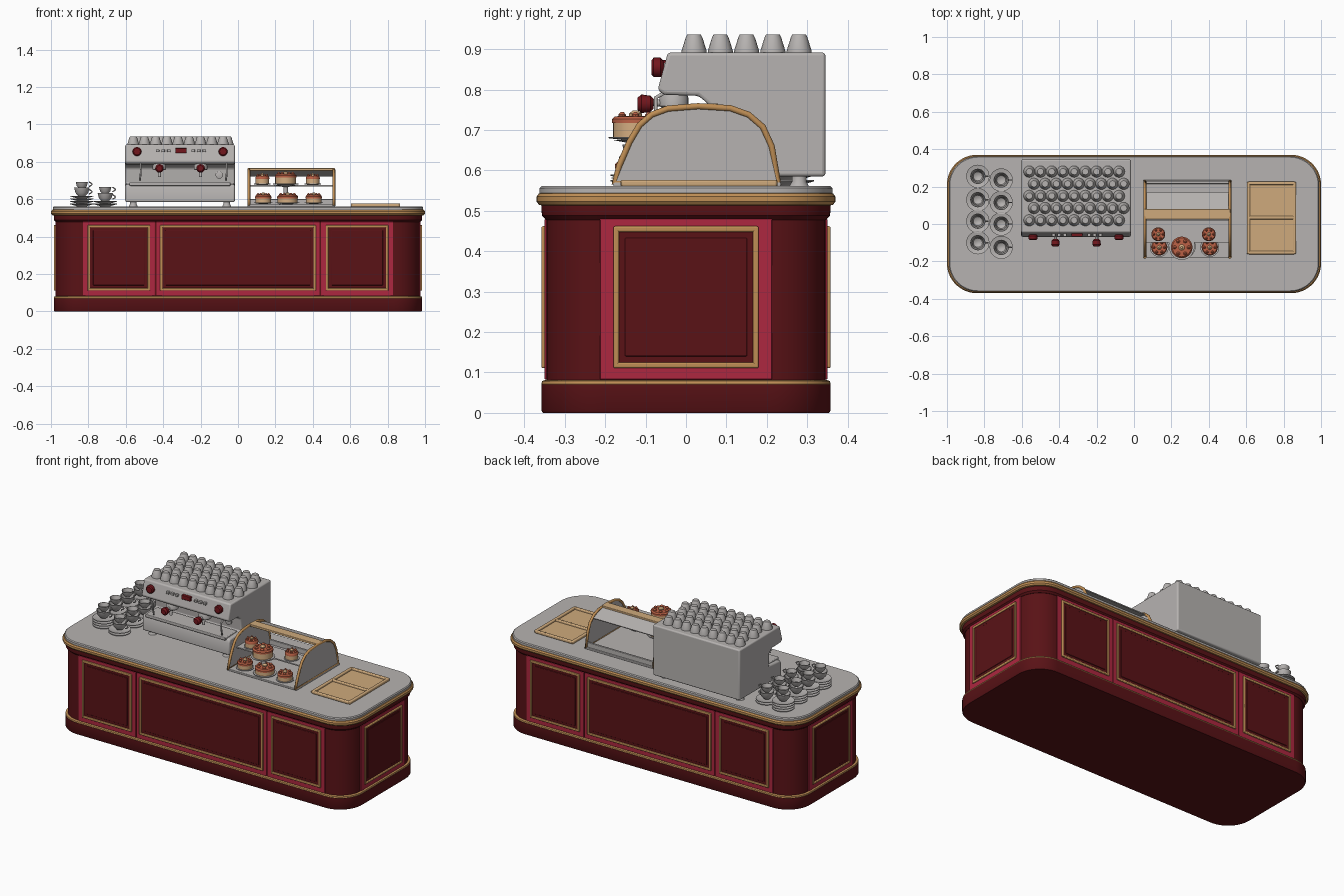
import bpy, bmesh, math
from mathutils import Matrix, Vector

old = bpy.data.objects.get("Cube")
if old:
    bpy.data.objects.remove(old)


def material(name, r, g, b):
    m = bpy.data.materials.new(name)
    m.use_nodes = True
    m.diffuse_color = (r, g, b, 1)
    bsdf = next(n for n in m.node_tree.nodes if n.type == 'BSDF_PRINCIPLED')
    bsdf.inputs["Base Color"].default_value = (r, g, b, 1)
    return m


GREY = material("warm grey", 0.47, 0.45, 0.44)
DARK = material("dark red", 0.10, 0.006, 0.008)
PINK = material("crimson", 0.42, 0.02, 0.05)
GOLD = material("gold trim", 0.52, 0.27, 0.09)
TAN = material("tan wood", 0.62, 0.40, 0.20)
CREAM = material("cake cream", 0.66, 0.42, 0.22)
ICING = material("red icing", 0.50, 0.12, 0.06)
RED = material("handle red", 0.17, 0.008, 0.012)


def finish(name, bm, mat, bevel=0, smooth=True):
    bmesh.ops.recalc_face_normals(bm, faces=bm.faces)
    me = bpy.data.meshes.new(name)
    bm.to_mesh(me)
    bm.free()
    me.materials.append(mat)
    ob = bpy.data.objects.new(name, me)
    bpy.context.collection.objects.link(ob)
    if bevel:
        mod = ob.modifiers.new("Bevel", 'BEVEL')
        mod.width, mod.segments, mod.limit_method = bevel, 3, 'ANGLE'
    if smooth:
        bpy.ops.object.select_all(action='DESELECT')
        ob.select_set(True)
        bpy.context.view_layer.objects.active = ob
        bpy.ops.object.shade_smooth_by_angle(angle=math.radians(35))
    return ob


def box(name, mat, x, y, z, bevel=0):
    """Box from (low, high) ranges on each axis."""
    bm = bmesh.new()
    bmesh.ops.create_cube(bm, size=1)
    for v in bm.verts:
        v.co = [r[0] + (c + 0.5) * (r[1] - r[0]) for c, r in zip(v.co, (x, y, z))]
    return finish(name, bm, mat, bevel)


def loft(name, mat, rings, cap=True):
    bm = bmesh.new()
    loops = [[bm.verts.new(p) for p in ring] for ring in rings]
    n = len(loops[0])
    for a, b in zip(loops, loops[1:]):
        for i in range(n):
            bm.faces.new((a[i], a[(i + 1) % n], b[(i + 1) % n], b[i]))
    if cap:
        bm.faces.new(loops[0])
        bm.faces.new(loops[-1])
    return finish(name, bm, mat)


def slab(name, mat, hx, hy, r, layers):
    """Rounded rectangle lofted through (inset, height) layers."""
    rings = []
    for inset, z in layers:
        ring = []
        for k, (sx, sy) in enumerate(((1, 1), (-1, 1), (-1, -1), (1, -1))):
            for i in range(13):
                a = math.pi / 2 * (k + i / 12)
                ring.append((sx * (hx - r) + (r - inset) * math.cos(a),
                             sy * (hy - r) + (r - inset) * math.sin(a), z))
        rings.append(ring)
    return loft(name, mat, rings)


def lathe(name, mat, profile, loc, sides=24, axis='Z'):
    """Turn (radius, height) points about an axis through loc."""
    rings = [[(r * math.cos(math.tau * i / sides), r * math.sin(math.tau * i / sides), z)
              for i in range(sides)] for r, z in profile]
    ob = loft(name, mat, rings)
    if axis == 'Y':
        ob.rotation_euler.x = math.pi / 2
    ob.location = loc
    return ob


def copy(ob, name, loc):
    c = ob.copy()
    c.name, c.location = name, loc
    bpy.context.collection.objects.link(c)
    return c


def prism(name, mat, profile, x0, x1, bevel=0):
    """Extrude a (y, z) outline along x."""
    bm = bmesh.new()
    f = bm.faces.new([bm.verts.new((x0, y, z)) for y, z in profile])
    ext = bmesh.ops.extrude_face_region(bm, geom=[f])
    bmesh.ops.translate(bm, vec=(x1 - x0, 0, 0),
                        verts=[v for v in ext["geom"] if isinstance(v, bmesh.types.BMVert)])
    return finish(name, bm, mat, bevel)


def tube(name, mat, points, radius, cyclic=False):
    cu = bpy.data.curves.new(name, 'CURVE')
    cu.dimensions, cu.bevel_depth, cu.bevel_resolution = '3D', radius, 3
    cu.use_fill_caps = True
    sp = cu.splines.new('POLY')
    sp.points.add(len(points) - 1)
    for p, co in zip(sp.points, points):
        p.co = (*co, 1)
    sp.use_cyclic_u = cyclic
    cu.materials.append(mat)
    ob = bpy.data.objects.new(name, cu)
    bpy.context.collection.objects.link(ob)
    return ob


# Counter: plinth, trim, body, cornice and worktop
slab("plinth", DARK, 0.985, 0.358, 0.15, [(0.004, 0), (0, 0.006), (0, 0.07)])
slab("plinth_trim", GOLD, 0.985, 0.358, 0.15,
     [(0.002, 0.068), (0, 0.072), (0.002, 0.079), (0.012, 0.082)])
slab("counter_body", DARK, 0.972, 0.345, 0.14, [(0, 0.08), (0, 0.49)])
slab("cornice", DARK, 0.985, 0.358, 0.15, [(0.012, 0.478), (0.002, 0.488), (0, 0.5), (0, 0.516)])
slab("worktop_edge", GOLD, 1.0, 0.37, 0.16,
     [(0.02, 0.512), (0.006, 0.515), (0, 0.523), (0, 0.535), (0.006, 0.543), (0.02, 0.546)])
slab("worktop", GREY, 0.99, 0.362, 0.155, [(0, 0.54), (0, 0.556), (0.005, 0.561)])


# Framed panels, built facing -y and turned to each side
def panel(name, centre, half, plate, depth, turn):
    parts = [box(name + "_surround", PINK, (centre - plate, centre + plate),
                 (-depth - 0.005, -depth + 0.02), (0.083, 0.48), 0.002),
             box(name + "_field", DARK, (centre - half, centre + half),
                 (-depth - 0.007, -depth), (0.118, 0.455)),
             box(name + "_raised_field", DARK, (centre - half + 0.022, centre + half - 0.022),
                 (-depth - 0.010, -depth), (0.14, 0.433), 0.003)]
    for s in (-1, 1):
        side = centre + s * half
        parts.append(box(name + "_stile", GOLD, (side - 0.007, side + 0.007),
                         (-depth - 0.013, -depth), (0.111, 0.462), 0.004))
        rail = 0.2865 + s * 0.1685
        parts.append(box(name + "_rail", GOLD, (centre - half, centre + half),
                         (-depth - 0.013, -depth), (rail - 0.007, rail + 0.007), 0.004))
    for p in parts:
        p.matrix_world = Matrix.Rotation(turn, 4, 'Z')


for side, turn in (("front", 0), ("back", math.pi)):
    panel(side + "_centre_panel", 0, 0.41, 0.437, 0.345, turn)
    for s, label in ((-1, "a"), (1, "b")):
        panel(f"{side}_panel_{label}", s * 0.637, 0.16, 0.193, 0.345, turn)
for side, turn in (("left", math.pi / 2), ("right", -math.pi / 2)):
    panel(side + "_end_panel", 0, 0.173, 0.213, 0.972, turn)

# Coffee machine
prism("machine_body", GREY,
      [(0.345, 0.585), (0.345, 0.892), (-0.045, 0.892), (-0.07, 0.80), (-0.055, 0.787),
       (0.03, 0.785), (0.055, 0.765), (0.06, 0.685), (-0.05, 0.68), (-0.06, 0.66),
       (-0.06, 0.585)], -0.603, -0.017, 0.008)
box("drip_tray", GREY, (-0.58, -0.04), (-0.066, 0.05), (0.672, 0.69), 0.004)
for x in (-0.56, -0.06):
    for y in (-0.02, 0.28):
        lathe("machine_foot", GREY, [(0.025, 0.56), (0.018, 0.572), (0.018, 0.59)], (x, y, 0), 16)
for x in (-0.54, -0.08):
    lathe("steam_knob", RED, [(0.015, 0), (0.024, 0.008), (0.024, 0.025), (0.018, 0.03)],
          (x, -0.055, 0.855), 16, 'Y')
    tube("steam_wand", GREY, [(x + 0.02, -0.04, 0.8), (x + 0.02, -0.075, 0.78),
                              (x + 0.02, -0.075, 0.74), (x + 0.015, -0.06, 0.70)], 0.005)
box("display", RED, (-0.335, -0.275), (-0.067, -0.04), (0.847, 0.873), 0.003)
for x in (-0.43, -0.4, -0.37, -0.24, -0.21, -0.18):
    box("button", GREY, (x - 0.009, x + 0.009), (-0.067, -0.04), (0.852, 0.866), 0.002)
for x in (-0.42, -0.2):
    lathe("brew_group", GREY, [(0.03, 0.755), (0.036, 0.76), (0.036, 0.78), (0.028, 0.80)],
          (x, -0.03, 0))
    tube("filter_neck", GREY, [(x, -0.03, 0.765), (x, -0.085, 0.768)], 0.009)
    lathe("filter_handle", RED, [(0.012, 0), (0.02, 0.008), (0.023, 0.03), (0.015, 0.04)],
          (x, -0.08, 0.765), 16, 'Y')
    tube("filter_spout", GREY, [(x, -0.035, 0.765), (x, -0.045, 0.735), (x, -0.045, 0.72)], 0.008)
lathe("dial", GREY, [(0.02, 0), (0.02, 0.012), (0.014, 0.014)], (-0.1, 0.06, 0.73), 20, 'Y')

# Upturned cups on the machine
cup = None
for row in range(5):
    for col in range(9):
        loc = (-0.56 + col * 0.06 + (row % 2) * 0.025, 0.02 + row * 0.065, 0.89)
        if cup:
            copy(cup, "upturned_cup", loc)
        else:
            cup = lathe("upturned_cup", GREY, [(0.031, 0), (0.031, 0.006), (0.021, 0.038),
                                               (0.017, 0.046)], loc, 16)

# Saucer stacks with cups
SAUCER = [(0.025, 0), (0.03, 0.004), (0.062, 0.013), (0.062, 0.016), (0.03, 0.008), (0.01, 0.007)]
CUP = [(0.018, 0), (0.022, 0.004), (0.034, 0.018), (0.041, 0.046), (0.038, 0.046),
       (0.03, 0.018), (0.012, 0.008)]
saucer = lathe("saucer", GREY, SAUCER, (-0.835, 0.255, 0.56), 28)
mug = lathe("cup", GREY, CUP, (-0.835, 0.255, 0.61), 24)


def stack(x, y, saucers, cups):
    z = 0.56
    for i in range(saucers):
        copy(saucer, "saucer", (x, y, z))
        z += 0.014
    for i in range(cups):
        c = copy(mug, "cup", (x, y, z))
        c.scale = (1 - 0.2 * i,) * 3
        tube("cup_handle", GREY, [(x + 0.038 + 0.017 * math.sin(t * math.pi / 6), y,
                                   z + 0.012 + t * 0.004) for t in range(7)], 0.0035)
        z += 0.04


for y in (0.255, 0.13, 0.015, -0.1):
    stack(-0.835, y, 4, 2)
for y in (0.235, 0.115, 0.0, -0.125):
    stack(-0.71, y, 2, 2)
for ob in (saucer, mug):
    bpy.data.objects.remove(ob)

# Pastry case
ARCH = [(-0.178, 0.57), (-0.165, 0.612), (-0.14, 0.67), (-0.115, 0.712), (-0.085, 0.738),
        (-0.045, 0.753), (0.03, 0.759), (0.11, 0.754), (0.155, 0.738), (0.19, 0.708),
        (0.212, 0.66), (0.23, 0.57)]
for x in (0.058, 0.512):
    prism("case_side", GREY, ARCH, x - 0.003, x + 0.003)
    tube("case_rim", GOLD, [(x, y, z) for y, z in ARCH], 0.008, True)
box("case_floor", GREY, (0.05, 0.52), (-0.18, 0.235), (0.56, 0.572), 0.003)
box("case_top_bar", TAN, (0.055, 0.515), (0.025, 0.08), (0.752, 0.766), 0.003)
prism("case_hood", GREY, [(0.075, 0.757), (0.075, 0.752), (0.17, 0.722), (0.172, 0.727)], 0.06, 0.51)
box("case_shelf", GREY, (0.06, 0.51), (-0.10, 0.02), (0.668, 0.675))
box("case_back_rail", GREY, (0.06, 0.51), (0.215, 0.228), (0.565, 0.60), 0.003)


def cake(x, y, z, r, h):
    lathe("cake_plate", GREY, [(r * 0.5, 0), (r * 1.2, 0.005), (r * 1.2, 0.008)], (x, y, z))
    lathe("cake_sponge", CREAM, [(r, 0), (r, h * 0.9), (r * 0.92, h)], (x, y, z + 0.008))
    lathe("cake_icing", ICING, [(r * 1.03, -0.008), (r * 1.03, 0.002), (r * 0.9, 0.009),
                                (r * 0.3, 0.01)], (x, y, z + 0.008 + h))
    for i in range(6):
        a = math.tau * i / 6
        lathe("cake_berry", ICING, [(r * 0.16, 0), (r * 0.18, 0.006), (r * 0.06, 0.013)],
              (x + r * 0.68 * math.cos(a), y + r * 0.68 * math.sin(a), z + 0.015 + h), 10)
    lathe("cake_topper", CREAM, [(r * 0.28, 0), (r * 0.28, 0.008), (r * 0.1, 0.016)],
          (x, y, z + 0.016 + h), 12)


for x in (0.13, 0.4):
    cake(x, -0.055, 0.675, 0.036, 0.032)
    cake(x + 0.005, -0.125, 0.575, 0.042, 0.03)
cake(0.255, -0.125, 0.675, 0.056, 0.042)
cake(0.265, -0.12, 0.575, 0.054, 0.03)
lathe("cake_stand", GREY, [(0.04, 0.572), (0.012, 0.58), (0.012, 0.665), (0.07, 0.676)],
      (0.255, -0.115, 0))

# Serving tray with two wells
box("tray_base", TAN, (0.61, 0.86), (-0.155, 0.22), (0.56, 0.566))
for x in (0.612, 0.858):
    box("tray_side", TAN, (x - 0.009, x + 0.009), (-0.16, 0.225), (0.56, 0.577), 0.005)
for y in (-0.153, 0.034, 0.218):
    box("tray_divider", TAN, (0.61, 0.86), (y - 0.009, y + 0.009), (0.56, 0.577), 0.005)
